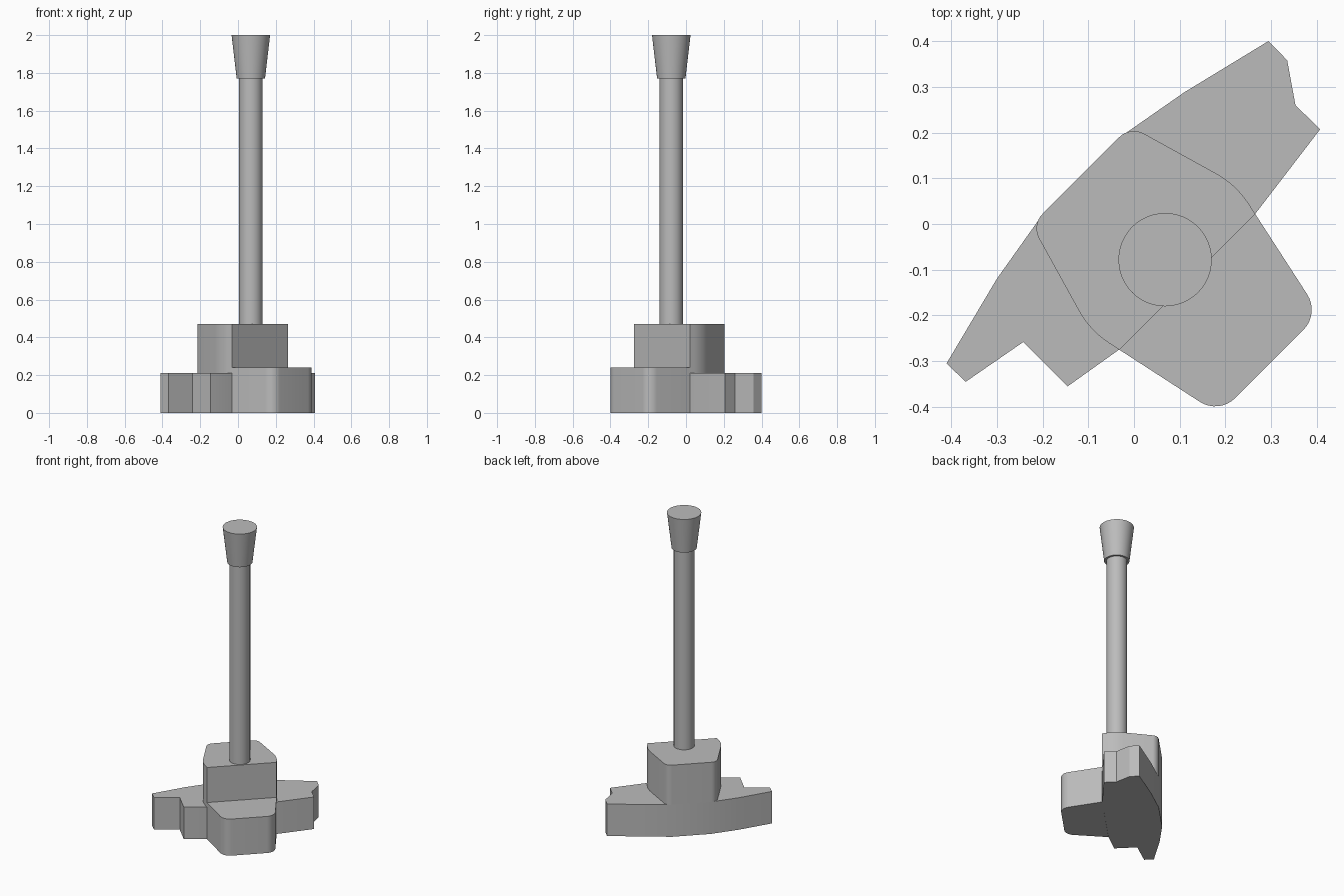
import bpy
import bmesh
import math
from mathutils import Vector

cube = bpy.data.objects.get("Cube")
if cube:
    bpy.data.objects.remove(cube, do_unlink=True)

grey = bpy.data.materials.new("plain grey")
grey.use_nodes = True
colour = (0.5, 0.5, 0.5, 1)
grey.diffuse_color = colour
grey.node_tree.nodes["Principled BSDF"].inputs["Base Color"].default_value = colour

AXIS = -0.01  # the body mirrors across the diagonal x + y = AXIS


def mirrored(half):
    """Complete a half outline of (x, y, corner radius) across the diagonal."""
    return half + [(AXIS - y, AXIS - x, r) for x, y, r in reversed(half)]


def rounded(corners, steps=8):
    """Replace each corner that has a radius with an arc."""
    points = []
    count = len(corners)
    for i, (x, y, r) in enumerate(corners):
        here = Vector((x, y))
        if r == 0:
            points.append(here)
            continue
        a = (Vector(corners[i - 1][:2]) - here).normalized()
        b = (Vector(corners[(i + 1) % count][:2]) - here).normalized()
        half_angle = a.angle(b) / 2
        centre = here + (a + b).normalized() * (r / math.sin(half_angle))
        reach = r / math.tan(half_angle)
        start, end = here + a * reach - centre, here + b * reach - centre
        sweep = start.angle(end)
        for k in range(steps + 1):
            t = k / steps
            arm = start * math.sin((1 - t) * sweep) + end * math.sin(t * sweep)
            points.append(centre + arm / math.sin(sweep))
    return points


def finish(bm, name):
    bmesh.ops.recalc_face_normals(bm, faces=bm.faces)
    mesh = bpy.data.meshes.new(name)
    bm.to_mesh(mesh)
    bm.free()
    mesh.materials.append(grey)
    obj = bpy.data.objects.new(name, mesh)
    bpy.context.collection.objects.link(obj)
    bpy.ops.object.select_all(action="DESELECT")
    obj.select_set(True)
    bpy.context.view_layer.objects.active = obj
    bpy.ops.object.shade_smooth_by_angle(angle=math.radians(30))


def prism(name, outline, bottom, top):
    bm = bmesh.new()
    face = bm.faces.new([bm.verts.new((p.x, p.y, bottom)) for p in outline])
    grown = bmesh.ops.extrude_face_region(bm, geom=[face], use_keep_orig=True)
    verts = [v for v in grown["geom"] if isinstance(v, bmesh.types.BMVert)]
    bmesh.ops.translate(bm, verts=verts, vec=(0, 0, top - bottom))
    finish(bm, name)


def round_bar(name, low_radius, high_radius, bottom, top):
    bm = bmesh.new()
    bmesh.ops.create_cone(bm, cap_ends=True, segments=48, radius1=low_radius,
                          radius2=high_radius, depth=top - bottom)
    bmesh.ops.translate(bm, verts=bm.verts, vec=(0.068, -0.078, (bottom + top) / 2))
    finish(bm, name)


# Swept base with notched tips, closed along the straight front of the tower
wing = [(-0.41, -0.305), (-0.368, -0.345), (-0.242, -0.258), (-0.145, -0.355),
        (-0.033, -0.275), (0.265, 0.022), (0.407, 0.207), (0.353, 0.26),
        (0.335, 0.358), (0.294, 0.4), (0.11, 0.288), (-0.035, 0.187),
        (-0.197, 0.025), (-0.3, -0.12)]
prism("wing_base", [Vector(p) for p in wing], 0, 0.21)

# Low block projecting from the front
front = mirrored([(0.265, 0.022, 0), (0.406, -0.196, 0.062)])
prism("front_block", rounded(front), 0, 0.24)

# Tall block standing on the base
tower = mirrored([(0.265, 0.022, 0), (0.224, 0.086, 0.2), (-0.008, 0.214, 0.045)])
prism("tower_block", rounded(tower), 0.21, 0.47)

# Upright rod with a flared cap
round_bar("rod", 0.062, 0.062, 0.47, 1.77)
round_bar("flared_cap", 0.075, 0.102, 1.77, 2)
